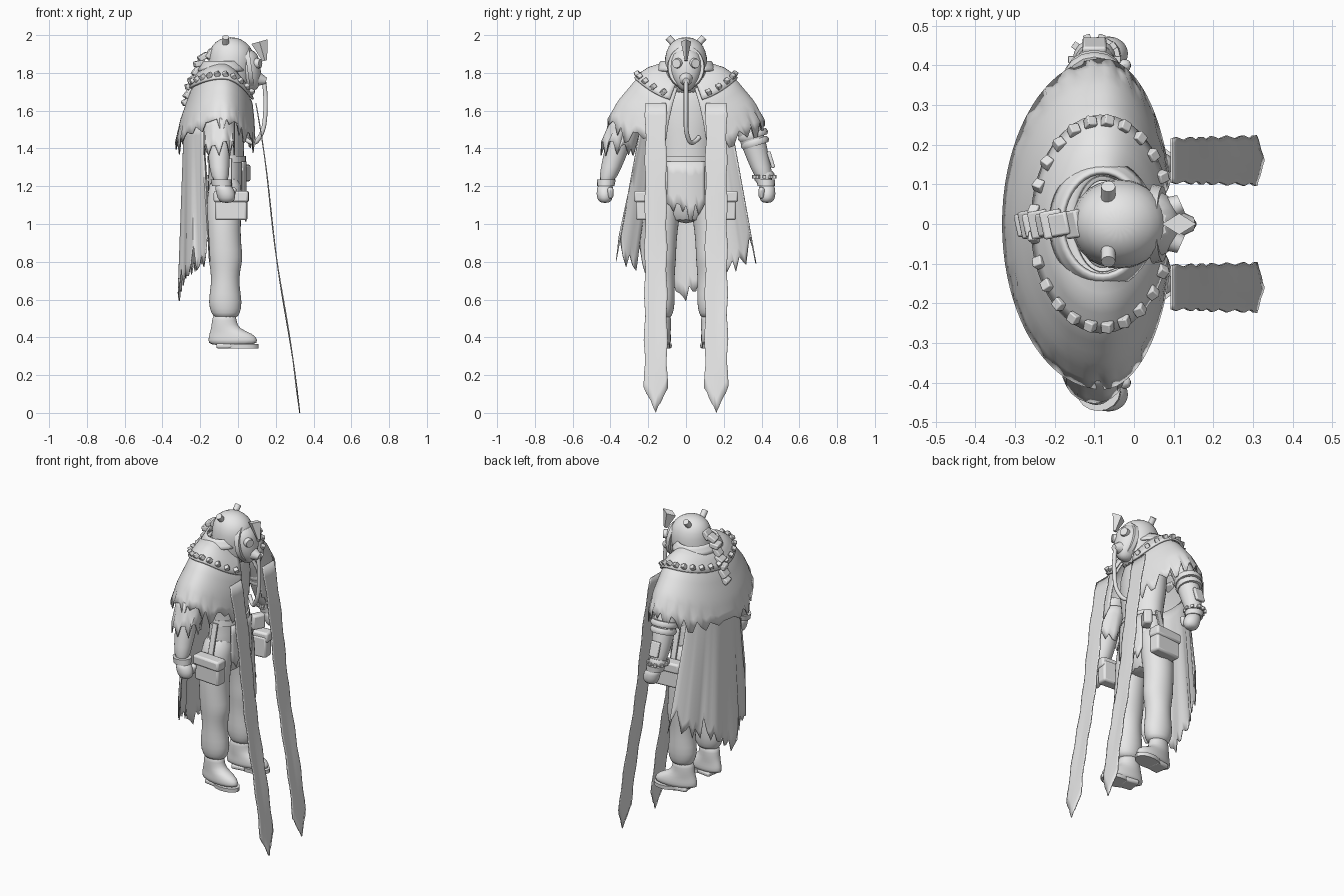
import bpy, bmesh, math, random
from mathutils import Vector

random.seed(4)
if "Cube" in bpy.data.objects:
    bpy.data.objects.remove(bpy.data.objects["Cube"])

grey = bpy.data.materials.new("plain_grey")
grey.use_nodes = True
grey.diffuse_color = (0.8, 0.8, 0.8, 1)
grey.node_tree.nodes["Principled BSDF"].inputs["Base Color"].default_value = (0.8, 0.8, 0.8, 1)


def finish(name, bm, smooth=40, thick=0, bevel=0, subdiv=0):
    """Turn a bmesh into a named, shaded object."""
    if not thick:
        bmesh.ops.recalc_face_normals(bm, faces=bm.faces)
    mesh = bpy.data.meshes.new(name)
    bm.to_mesh(mesh)
    bm.free()
    mesh.materials.append(grey)
    obj = bpy.data.objects.new(name, mesh)
    bpy.context.collection.objects.link(obj)
    if thick:
        mod = obj.modifiers.new("thickness", 'SOLIDIFY')
        mod.thickness, mod.offset = thick, 0
    if bevel:
        mod = obj.modifiers.new("bevel", 'BEVEL')
        mod.width, mod.segments = bevel, 2
    if subdiv:
        obj.modifiers.new("smooth", 'SUBSURF').levels = subdiv
    bpy.ops.object.select_all(action='DESELECT')
    obj.select_set(True)
    bpy.context.view_layer.objects.active = obj
    bpy.ops.object.shade_smooth_by_angle(angle=math.radians(smooth))
    return obj


def loft(name, rings, sides=16, subdiv=1, smooth=60):
    """Stack of ellipses, each (x, y, z, radius x, radius y)."""
    bm = bmesh.new()
    loops = []
    for x, y, z, rx, ry in rings:
        angles = [2 * math.pi * i / sides for i in range(sides)]
        loops.append([bm.verts.new((x + rx * math.cos(a), y + ry * math.sin(a), z)) for a in angles])
    for lo, hi in zip(loops, loops[1:]):
        for i in range(sides):
            j = (i + 1) % sides
            bm.faces.new((lo[i], lo[j], hi[j], hi[i]))
    bm.faces.new(loops[0])
    bm.faces.new(loops[-1])
    return finish(name, bm, smooth, subdiv=subdiv)


def sheet(name, point, nu, nv, thick=0.006):
    """Cloth surface from point(u, v), u and v in 0..1."""
    bm = bmesh.new()
    grid = [[bm.verts.new(point(i / nu, j / nv)) for j in range(nv + 1)] for i in range(nu + 1)]
    for a, b in zip(grid, grid[1:]):
        for j in range(nv):
            bm.faces.new((a[j], b[j], b[j + 1], a[j + 1]))
    return finish(name, bm, 50, thick)


def ragged(n, depth):
    """Random torn hem, as a function of u."""
    teeth = [random.uniform(0, depth) * (1 if i % 3 else 0.1) for i in range(n + 1)]
    return lambda u: teeth[round(u * n)]


def box(name, loc, size, rot=(0, 0, 0), bevel=0.012):
    bm = bmesh.new()
    bmesh.ops.create_cube(bm, size=1)
    bmesh.ops.scale(bm, vec=size, verts=bm.verts)
    obj = finish(name, bm, 35, bevel=bevel)
    obj.location, obj.rotation_euler = loc, rot
    return obj


def cone(name, loc, direction, r1, r2, depth, sides=12):
    bm = bmesh.new()
    bmesh.ops.create_cone(bm, cap_ends=True, segments=sides, radius1=r1, radius2=r2, depth=depth)
    obj = finish(name, bm, 40)
    obj.location = loc
    obj.rotation_euler = Vector(direction).to_track_quat('Z', 'Y').to_euler()
    return obj


def hose(name, points, radius):
    curve = bpy.data.curves.new(name, 'CURVE')
    curve.dimensions, curve.bevel_depth, curve.bevel_resolution = '3D', radius, 3
    spline = curve.splines.new('NURBS')
    spline.points.add(len(points) - 1)
    for p, co in zip(spline.points, points):
        p.co = (*co, 1)
    spline.use_endpoint_u, spline.order_u = True, 3
    curve.materials.append(grey)
    obj = bpy.data.objects.new(name, curve)
    bpy.context.collection.objects.link(obj)
    bpy.ops.object.select_all(action='DESELECT')
    obj.select_set(True)
    bpy.context.view_layer.objects.active = obj
    bpy.ops.object.convert(target='MESH')


# Torso, belt and apron
loft("torso", [(-.065, 0, 1.0, .07, .1), (-.065, 0, 1.1, .09, .15), (-.065, 0, 1.2, .1, .165),
               (-.06, 0, 1.34, .09, .13), (-.07, 0, 1.5, .11, .16), (-.07, 0, 1.66, .11, .18),
               (-.07, 0, 1.78, .08, .1)])
loft("belt", [(-.06, 0, 1.325, .102, .145), (-.06, 0, 1.36, .102, .14)], 24, 0, 30)
hem = ragged(12, .12)
sheet("apron", lambda u, v: (.042 - .02 * (2 * u - 1) ** 2, .1 * (2 * u - 1),
                             1.33 - v * (.22 + hem(u))), 12, 4)

# Hood, mask and headgear
loft("hood", [(-.06, 0, 1.68, .12, .11), (-.05, 0, 1.76, .12, .11), (-.035, 0, 1.85, .125, .119),
              (-.035, 0, 1.92, .12, .108), (-.04, 0, 1.965, .085, .078), (-.04, 0, 1.99, .03, .03)])
loft("mask", [(.06, 0, 1.70, .03, .02), (.06, 0, 1.735, .06, .055), (.05, 0, 1.8, .075, .088),
              (.04, 0, 1.87, .078, .088), (.03, 0, 1.93, .06, .06)])
hood_rim = loft("hood_rim", [(0, 0, -.012, .115, .1), (0, 0, .012, .112, .095)], 24, 0)
hood_rim.location, hood_rim.rotation_euler = (.06, 0, 1.83), (0, math.radians(82), 0)
cone("mask_snout", (.115, 0, 1.765), (1, 0, -.25), .05, .018, .07)
for side in (-1, 1):
    cone("mask_lens", (.105, side * .045, 1.85), (1, side * .45, 0), .03, .024, .03)
    cone("head_knob", (-.065, side * .075, 1.966), (0, side * .8, .9), .018, .018, .06)
brow = cone("brow_horn", (.128, 0, 1.915), (.28, 0, -1), .045, .012, .105, 4)
brow.scale = (.6, 1, 1)
hose("breathing_hose", [(.135, 0, 1.77), (.147, 0, 1.7), (.145, 0, 1.56), (.13, .0, 1.48),
                        (.08, .03, 1.41), (.03, .07, 1.46)], .012)

# Ridge of plates down the nape
nape = [(-.15, 1.9), (-.185, 1.885), (-.205, 1.85), (-.22, 1.81), (-.235, 1.77), (-.25, 1.73), (-.262, 1.69), (-.27, 1.65)]
for i, (x, z) in enumerate(nape):
    box("nape_plate", (x, 0, z), (.055, .07 - .012 * (i % 2), .03), (0, -.9 + .35 * (i % 3), .2), .006)

# Shoulder cape, collar and studs share one surface: back, side and front profiles
BACK = [(.06, 1.83), (.12, 1.79), (.17, 1.7), (.22, 1.56), (.25, 1.44)]
SIDE = [(.11, 1.84), (.19, 1.815), (.27, 1.755), (.35, 1.66), (.415, 1.56)]
FRONT = [(.08, 1.76), (.13, 1.7), (.16, 1.63), (.17, 1.54), (.175, 1.44)]


def along(profile, v):
    t = min(max(v, 0), .9999) * (len(profile) - 1)
    i = int(t)
    (r0, z0), (r1, z1) = profile[i], profile[i + 1]
    return r0 + (r1 - r0) * (t - i), z0 + (z1 - z0) * (t - i)


def shoulder(a, v, lift=0, drop=0):
    c, s = math.cos(a), math.sin(a)
    rx, zx = along(FRONT if c > 0 else BACK, v)
    ry, zy = along(SIDE, v)
    return (-.08 + c * (rx + lift), s * (ry + lift), zx * c * c + zy * s * s + lift * .7 - drop)


def sweep(u, gap):
    return gap + u * (2 * math.pi - 2 * gap)


torn = ragged(72, .09)
sheet("shoulder_cape", lambda u, v: shoulder(sweep(u, .26), v, 0, torn(u) * max(0, v * 6 - 5)), 72, 12)
sheet("studded_collar", lambda u, v: shoulder(sweep(u, .32), v * .47, .012), 48, 6, .012)
sheet("neck_roll", lambda u, v: (-.08 + (.1 + .03 * v) * math.cos(sweep(u, .6)),
                                 (.13 + .03 * v) * math.sin(sweep(u, .6)), 1.86 - .05 * v), 32, 3, .012)
for i in range(22):
    a = sweep((i + .5) / 22, .35)
    box("collar_stud", shoulder(a, .4, .022), (.026, .026, .026), (.5, .5, a), .003)

# Long back cape
back_hem = ragged(42, .2)


def back_point(u, v):
    w = 2 * u - 1
    length = .93 - .2 * abs(w) ** .7 - back_hem(u) * (.4 + .6 * abs(w))
    return (-.285 - .025 * v + w * w * (.1 + .07 * v) + .008 * math.sin(w * 14) * v,
            w * (.24 + .13 * v), 1.52 - v * length)


sheet("back_cape", back_point, 42, 14)

# Paired parts
for side in (-1, 1):
    # Long front sash with a pointed end
    fray = ragged(10, .012)

    def sash_point(u, v, side=side, fray=fray):
        w = 2 * u - 1
        z = 1.64 - v * (1.64 - .13 * abs(w) - fray(u))
        return (.095 + (1.64 - z) * .14 + .006 * math.sin(v * 9),
                side * (.16 + w * (.055 + .006 * v + .004 * math.sin(v * 40))), z)

    sheet("front_sash", sash_point, 10, 24)

    # Arm, hand and torn sleeve
    loft("arm", [(-.09, side * .27, 1.64, .07, .07), (-.1, side * .33, 1.52, .075, .075),
                 (-.1, side * .365, 1.4, .062, .068), (-.1, side * .395, 1.3, .054, .056),
                 (-.09, side * .425, 1.21, .043, .043)])
    loft("cuff", [(-.085, side * .425, 1.2, .052, .046), (-.09, side * .422, 1.235, .055, .05)], 16, 0)
    loft("hand", [(-.06, side * .428, 1.11, .03, .025), (-.06, side * .43, 1.135, .05, .044),
                  (-.068, side * .43, 1.18, .052, .045), (-.085, side * .426, 1.215, .04, .04)])
    box("thumb", (-.03, side * .4, 1.165), (.035, .03, .06), (0, .3, 0))
    if side < 0:
        tear = ragged(24, .08)
        sheet("torn_sleeve", lambda u, v: (-.1 + .08 * math.cos(u * math.tau),
                                           -.31 - .055 * v + .085 * math.sin(u * math.tau),
                                           1.56 - v * (.2 - tear(u))), 24, 4)
    else:
        for z, y, r in ((1.47, .355, .083), (1.43, .365, .078), (1.25, .415, .055)):
            band = loft("arm_band", [(0, 0, -.017, r * .9, r * .9), (0, 0, 0, r, r), (0, 0, .017, r * .9, r * .9)], 16, 0)
            band.location, band.rotation_euler = (-.1, y, z), (.3, 0, 0)
        for i in range(10):
            a = i * math.tau / 10
            box("band_stud", (-.1 + .057 * math.cos(a), .415 + .057 * math.sin(a), 1.25), (.018, .018, .018), (0, 0, a), .002)
        box("bracer_plate", (-.1, .45, 1.34), (.06, .02, .09), (.3, 0, 0), .006)

    # Baggy trouser leg and boot
    y = side * .13
    loft("trouser_leg", [(-.065, y, .5, .06, .05), (-.065, y, .525, .076, .062), (-.068, y, .58, .094, .074),
                         (-.068, y, .68, .074, .07), (-.067, y, .76, .08, .073), (-.065, y, .82, .095, .08),
                         (-.072, y, .9, .088, .08), (-.077, y * .95, 1.02, .093, .088),
                         (-.07, y * .8, 1.16, .095, .09), (-.065, y * .7, 1.26, .08, .07)])
    boot = loft("boot", [(.035, 0, .355, .13, .052), (.04, 0, .385, .137, .056), (.03, 0, .42, .12, .052),
                         (-.005, 0, .445, .075, .05), (-.008, 0, .49, .066, .05), (-.006, 0, .53, .062, .05)])
    sole = loft("boot_sole", [(.085, 0, .342, .09, .055), (.085, 0, .365, .09, .057)], 16, 0, 30)
    heel = box("boot_heel", (-.065, y * .98, .355), (.09, .095, .028), (0, 0, side * .15), .01)
    for part in (boot, sole):
        part.location, part.rotation_euler = (-.065, y, 0), (0, 0, side * .15)

    # Hip pouch with flap
    box("hip_pouch", (-.035, side * .225, 1.085), (.17, .07, .13), (0, 0, side * .08))
    box("pouch_flap", (-.035, side * .232, 1.145), (.185, .075, .06), (0, 0, side * .08))
    box("pouch_strap", (-.05, side * .175, 1.25), (.035, .012, .2), (side * .25, 0, 0), .003)

# Extra small belt pouch
box("belt_pouch", (.03, .15, 1.27), (.05, .08, .09), (0, 0, -.5))
